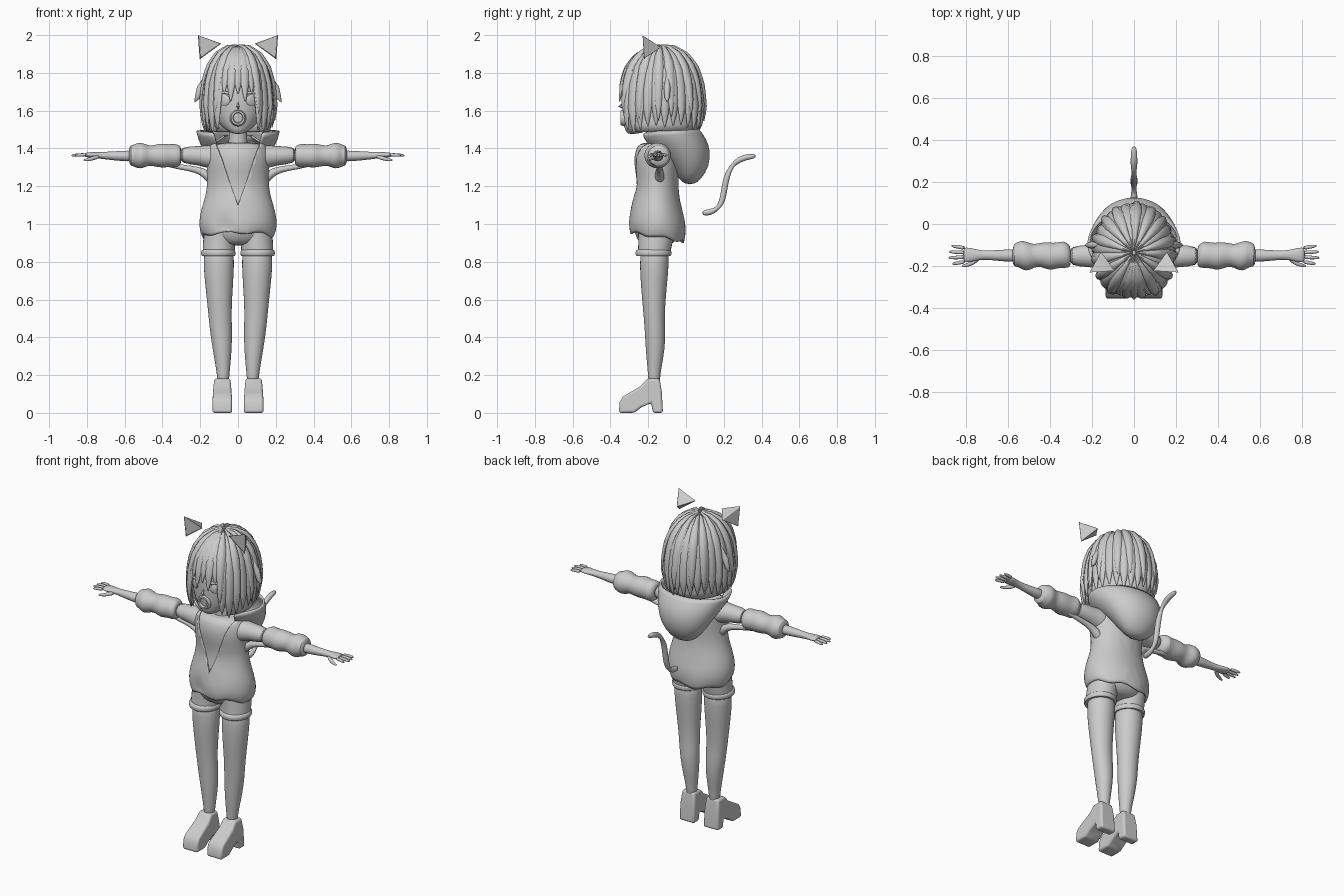
import bpy, bmesh, math, random
from math import sin, cos, pi, radians
from mathutils import Vector

random.seed(4)
if "Cube" in bpy.data.objects:
    bpy.data.objects.remove(bpy.data.objects["Cube"])

grey = bpy.data.materials.new("plain_grey")
grey.use_nodes = True
grey.diffuse_color = (0.6, 0.6, 0.6, 1)
grey.node_tree.nodes["Principled BSDF"].inputs["Base Color"].default_value = (0.6, 0.6, 0.6, 1)


def finish(name, bm, mirror=False, smooth=0, thick=0, bevel=0):
    bmesh.ops.recalc_face_normals(bm, faces=bm.faces)
    mesh = bpy.data.meshes.new(name)
    bm.to_mesh(mesh)
    bm.free()
    ob = bpy.data.objects.new(name, mesh)
    bpy.context.collection.objects.link(ob)
    mesh.materials.append(grey)
    bpy.ops.object.select_all(action='DESELECT')
    ob.select_set(True)
    bpy.context.view_layer.objects.active = ob
    bpy.ops.object.shade_smooth_by_angle(angle=radians(50))
    if bevel:
        m = ob.modifiers.new("bevel", 'BEVEL')
        m.width, m.segments = bevel, 3
    if smooth:
        m = ob.modifiers.new("subsurf", 'SUBSURF')
        m.levels = m.render_levels = smooth
    if thick:
        ob.modifiers.new("solidify", 'SOLIDIFY').thickness = thick
    if mirror:
        ob.modifiers.new("mirror", 'MIRROR').use_mirror_merge = False
    return ob


def skin(bm, rings, cap_start=True, cap_end=True):
    """Bridge a list of closed point rings into a tube."""
    loops = [[bm.verts.new(p) for p in ring] for ring in rings]
    n = len(loops[0])
    for a, b in zip(loops, loops[1:]):
        for i in range(n):
            j = (i + 1) % n
            bm.faces.new((a[i], a[j], b[j], b[i]))
    if cap_start:
        bm.faces.new(loops[0])
    if cap_end:
        bm.faces.new(loops[-1])
    return loops


def ring(centre, u, v, n):
    c, u, v = Vector(centre), Vector(u), Vector(v)
    return [c + u * cos(2 * pi * i / n) + v * sin(2 * pi * i / n) for i in range(n)]


def upright(rows, n=24):
    """Rows of z, x centre, y centre, x radius, y radius."""
    return [ring((x, y, z), (rx, 0, 0), (0, ry, 0), n) for z, x, y, rx, ry in rows]


def sideways(rows, n=20):
    """Rows of x, y, z, y radius, z radius."""
    return [ring((x, y, z), (0, ry, 0), (0, 0, rz), n) for x, y, z, ry, rz in rows]


def tube(bm, points, radii, n=10):
    pts = [Vector(p) for p in points]
    rings = []
    for i, p in enumerate(pts):
        t = (pts[min(i + 1, len(pts) - 1)] - pts[max(i - 1, 0)]).normalized()
        side = t.cross(Vector((0, 0, 1)) if abs(t.z) < 0.8 else Vector((1, 0, 0))).normalized()
        rings.append(ring(p, side * radii[i], side.cross(t) * radii[i], n))
    skin(bm, rings)


def loft(name, rings, caps=(True, True), **kw):
    bm = bmesh.new()
    skin(bm, rings, *caps)
    return finish(name, bm, **kw)


# Head and neck
loft("head", upright([(1.475, 0, -.285, .025, .025), (1.5, 0, -.25, .07, .075),
                      (1.55, 0, -.21, .12, .125), (1.62, 0, -.18, .155, .16),
                      (1.7, 0, -.165, .17, .175), (1.8, 0, -.16, .165, .17),
                      (1.87, 0, -.15, .12, .13)]), smooth=1)
loft("neck", upright([(1.38, 0, -.15, .065, .06), (1.45, 0, -.15, .048, .048),
                      (1.56, 0, -.17, .045, .05)]))

# Eyes with upper lashes, open mouth and small nose
bm = bmesh.new()
bmesh.ops.create_uvsphere(bm, u_segments=16, v_segments=10, radius=1)
for v in bm.verts:
    v.co = Vector((.075 + .034 * v.co.x, -.311 + .014 * v.co.y + .018 * v.co.x, 1.655 + .034 * v.co.z))
tube(bm, [(.03, -.335, 1.675), (.055, -.334, 1.695), (.09, -.32, 1.695), (.125, -.29, 1.675)],
     [.003, .008, .008, .003])
finish("eyes", bm, mirror=True)
bm = bmesh.new()
lip = [ring((0, -.318 - d, 1.562), (r, 0, 0), (0, 0, r * 1.05), 20)
       for r, d in ((.046, 0), (.036, .03), (.027, .03), (.022, 0))]
skin(bm, lip)
tube(bm, [(0, -.335, 1.64), (0, -.352, 1.622), (0, -.335, 1.612)], [.004, .008, .004])
finish("mouth_and_nose", bm)

# Hair: profile of radius factor and height from crown to tips
PROFILE = [(.05, 1.925), (.3, 1.92), (.58, 1.885), (.8, 1.82), (.93, 1.735), (1, 1.62), (.98, 1.54), (.9, 1.46)]


def hair_point(a, t, k=1.0):
    s = max(0, min(t, .9999)) * (len(PROFILE) - 1)
    i = int(s)
    f, z = (Vector(PROFILE[i]).lerp(Vector(PROFILE[i + 1]), s - i))
    return Vector((k * f * .19 * sin(a), -.135 - k * f * .225 * cos(a), z - (1 - k) * .25))


bm = bmesh.new()
skin(bm, [[hair_point(2 * pi * i / 40, t / 14, .95) for i in range(40)] for t in range(14)], True, False)
face_side = [f for f in bm.faces if f.calc_center_median().z < 1.74
             and f.calc_center_median().y < -.25 and abs(f.calc_center_median().x) < .13]
bmesh.ops.delete(bm, geom=face_side, context='FACES')
finish("hair_cap", bm, thick=.01)


def lock(bm, a, end, width, thick, lift=1.0):
    rings, steps = [], 12
    for i in range(steps + 1):
        u = i / steps
        p = hair_point(a, u * end, lift)
        tangent = (hair_point(a, u * end + .02, lift) - hair_point(a, u * end - .02, lift)).normalized()
        side = Vector((.19 * cos(a), .225 * sin(a), 0)).normalized()
        out = side.cross(tangent).normalized()
        w = width * min(1, .15 + 1.8 * u) * (1 - u ** 5 * .93)
        rings.append(ring(p, side * w, out * thick * (1 - u ** 6 * .85), 8))
    skin(bm, rings)


bm = bmesh.new()
COUNT = 30
for i in range(COUNT):
    a = 2 * pi * i / COUNT
    front = min(a, 2 * pi - a)
    if front < .5:
        end = .63 + .05 * (i % 2)
    elif front < 1.1:
        end = .97 - .04 * (i % 2)
    else:
        end = random.uniform(.88, .95)
    lock(bm, a, end, .034, .017)
for i in range(15):
    a = 2 * pi * (i + .5) / 15
    if min(a, 2 * pi - a) > .6:
        lock(bm, a + random.uniform(-.08, .08), random.uniform(.76, .88), .026, .014, 1.05)
for s in (-1, 1):
    # Outward flick at each side of the hair
    tube(bm, [(.17 * s, -.1, 1.78), (.2 * s, -.1, 1.72), (.215 * s, -.1, 1.67), (.23 * s, -.1, 1.645)],
         [.008, .018, .014, .002], 8)
finish("hair_locks", bm)

# Cat ears
bm = bmesh.new()
base = [bm.verts.new(p) for p in ((.212, -.23, 2.0), (.088, -.222, 1.955), (.203, -.222, 1.872))]
apex = bm.verts.new((.155, -.128, 1.935))
bm.faces.new(base)
for i in range(3):
    bm.faces.new((base[i], base[(i + 1) % 3], apex))
dish = bmesh.ops.inset_region(bm, faces=[bm.faces[0]] if bm.faces.ensure_lookup_table() is None else [],
                              thickness=.008)
finish("cat_ears", bm, mirror=True, bevel=.006)

# Inner shirt
TORSO = [(.93, 0, -.152, .187, .142), (.96, 0, -.152, .202, .15), (1.01, 0, -.152, .207, .151),
         (1.07, 0, -.155, .197, .138), (1.13, 0, -.157, .177, .124), (1.2, 0, -.152, .162, .11),
         (1.28, 0, -.156, .163, .12), (1.35, 0, -.158, .168, .127), (1.4, 0, -.152, .165, .118),
         (1.435, 0, -.15, .13, .1), (1.47, 0, -.15, .075, .07)]
loft("inner_shirt", upright([(z, x, y, rx * .94, ry * .94) for z, x, y, rx, ry in TORSO[3:-1]], 40), smooth=1)

# Hoodie body with a V opening and a drooping, rumpled hem
bm = bmesh.new()
loops = skin(bm, upright(TORSO, 48), False, False)
for k, loop in enumerate(loops[:4]):
    fade = 1 - k / 4
    for i, v in enumerate(loop):
        v.co.z += fade * (-.17 * (v.co.y + .152) + .008 * sin(i * .8))
        if v.co.y < -.2:
            v.co.y += .028 * math.exp(-((v.co.x + .08) / .05) ** 2 - ((v.co.z - 1.0) / .03) ** 2)
for s in (-1, 1):
    bmesh.ops.bisect_plane(bm, geom=bm.verts[:] + bm.edges[:] + bm.faces[:],
                           plane_co=(0, 0, 1.1), plane_no=(.33 * s, 0, -.12))
gap = []
for f in bm.faces:
    c = f.calc_center_median()
    if c.y < -.17 and c.z > 1.1 and abs(c.x) < .12 * (c.z - 1.1) / .33:
        gap.append(f)
bmesh.ops.delete(bm, geom=gap, context='FACES')
finish("hoodie_body", bm, smooth=1, thick=.01)

# Hood hanging behind, open at the front and top
bm = bmesh.new()
rows = [(1.222, 0, .02, .03, .018), (1.245, 0, .022, .08, .05), (1.31, 0, .02, .13, .092),
        (1.39, 0, -.02, .17, .138), (1.45, 0, -.075, .2, .17), (1.495, 0, -.095, .21, .155)]
loops = skin(bm, upright(rows, 40), True, False)
for v in loops[-1] + loops[-2]:
    v.co.z += .12 * min(0, v.co.y + .14)
front = [f for f in bm.faces if f.calc_center_median().y < -.17 and abs(f.calc_center_median().x) < .11]
bmesh.ops.delete(bm, geom=front, context='FACES')
finish("hood", bm, smooth=1, thick=.012)

# Sleeves: plain upper part, puffed lower part, underarm fold
loft("upper_sleeves", sideways([(.08, -.152, 1.345, .08, .075), (.15, -.152, 1.355, .065, .065),
                                (.2, -.152, 1.362, .052, .05), (.32, -.152, 1.365, .05, .046)]),
     mirror=True, smooth=1)
puffs = [(.3, .045), (.31, .056), (.335, .066), (.365, .06), (.4, .068), (.44, .058), (.475, .054),
         (.5, .068), (.53, .072), (.55, .058), (.568, .058), (.578, .035)]
loft("puffed_sleeves", sideways([(x, -.15 + .006 * sin(x * 60), 1.362, r, r * .98) for x, r in puffs]),
     mirror=True, smooth=1)
bm = bmesh.new()
tube(bm, [(.13, -.14, 1.22), (.165, -.14, 1.265), (.22, -.14, 1.29), (.3, -.14, 1.3), (.4, -.14, 1.32)],
     [.03, .026, .018, .014, .014])
finish("underarm_folds", bm, mirror=True, smooth=1)

# Forearms and hands
loft("forearms", sideways([(.54, -.15, 1.36, .034, .032), (.62, -.15, 1.36, .028, .027),
                           (.7, -.148, 1.362, .021, .02), (.74, -.147, 1.364, .024, .017),
                           (.78, -.147, 1.366, .035, .015), (.815, -.147, 1.366, .038, .011)]),
     mirror=True, smooth=1)
bm = bmesh.new()
for k, length in enumerate((.055, .075, .072, .06)):
    y = -.178 + .021 * k
    spread = (k - 1.5) * .008
    tube(bm, [(.8, y, 1.366), (.81 + length * .5, y + spread * .6, 1.366), (.81 + length, y + spread, 1.362)],
         [.0105, .01, .006], 8)
tube(bm, [(.735, -.16, 1.358), (.765, -.185, 1.348), (.8, -.198, 1.34), (.82, -.2, 1.337)],
     [.012, .012, .009, .005], 8)
finish("fingers", bm, mirror=True, smooth=1)

# Shorts with rolled cuffs
loft("shorts_seat", upright([(.885, 0, -.155, .09, .07), (.91, 0, -.155, .15, .1),
                             (.96, 0, -.153, .18, .125), (1.03, 0, -.153, .18, .125)]), smooth=1)
loft("shorts_legs", upright([(.84, .103, -.17, .084, .086), (.9, .1, -.162, .086, .09),
                             (.97, .092, -.155, .085, .1)]), mirror=True)
loft("shorts_cuffs", upright([(.83, .104, -.172, .08, .084), (.828, .104, -.172, .088, .092),
                              (.842, .104, -.172, .093, .097), (.86, .104, -.172, .091, .095),
                              (.868, .104, -.172, .08, .084)]), mirror=True, smooth=1)

# Legs
loft("legs", upright([(.14, .079, -.168, .03, .032), (.2, .078, -.169, .032, .031),
                      (.28, .081, -.165, .044, .044), (.38, .086, -.162, .055, .054),
                      (.46, .092, -.166, .06, .054), (.55, .097, -.17, .063, .058),
                      (.68, .1, -.17, .074, .07), (.78, .102, -.168, .082, .077),
                      (.9, .1, -.165, .08, .078)]), mirror=True, smooth=1)

# Heeled shoes: side profile narrowed toward the ankle
profile = [(-.355, 0), (-.352, .055), (-.335, .085), (-.29, .112), (-.24, .142), (-.205, .182), (-.14, .182),
           (-.128, .11), (-.122, 0), (-.175, 0), (-.185, .052), (-.235, .03), (-.275, 0)]
bm = bmesh.new()
sides = []
for s in (-1, 1):
    sides.append([Vector((.083 + s * (.052 - .09 * max(0, z - .08)), y, z)) for y, z in profile])
skin(bm, sides)
finish("shoes", bm, mirror=True, bevel=.012)

# Tail
path = [(.085, 1.058), (.11, 1.06), (.15, 1.068), (.185, 1.1), (.2, 1.16), (.208, 1.22), (.225, 1.28),
        (.26, 1.33), (.31, 1.353), (.35, 1.358), (.37, 1.36)]
bm = bmesh.new()
tube(bm, [(0, y, z) for y, z in path], [.012, .018] + [.017] * 7 + [.015, .008])
finish("tail", bm, smooth=1)
